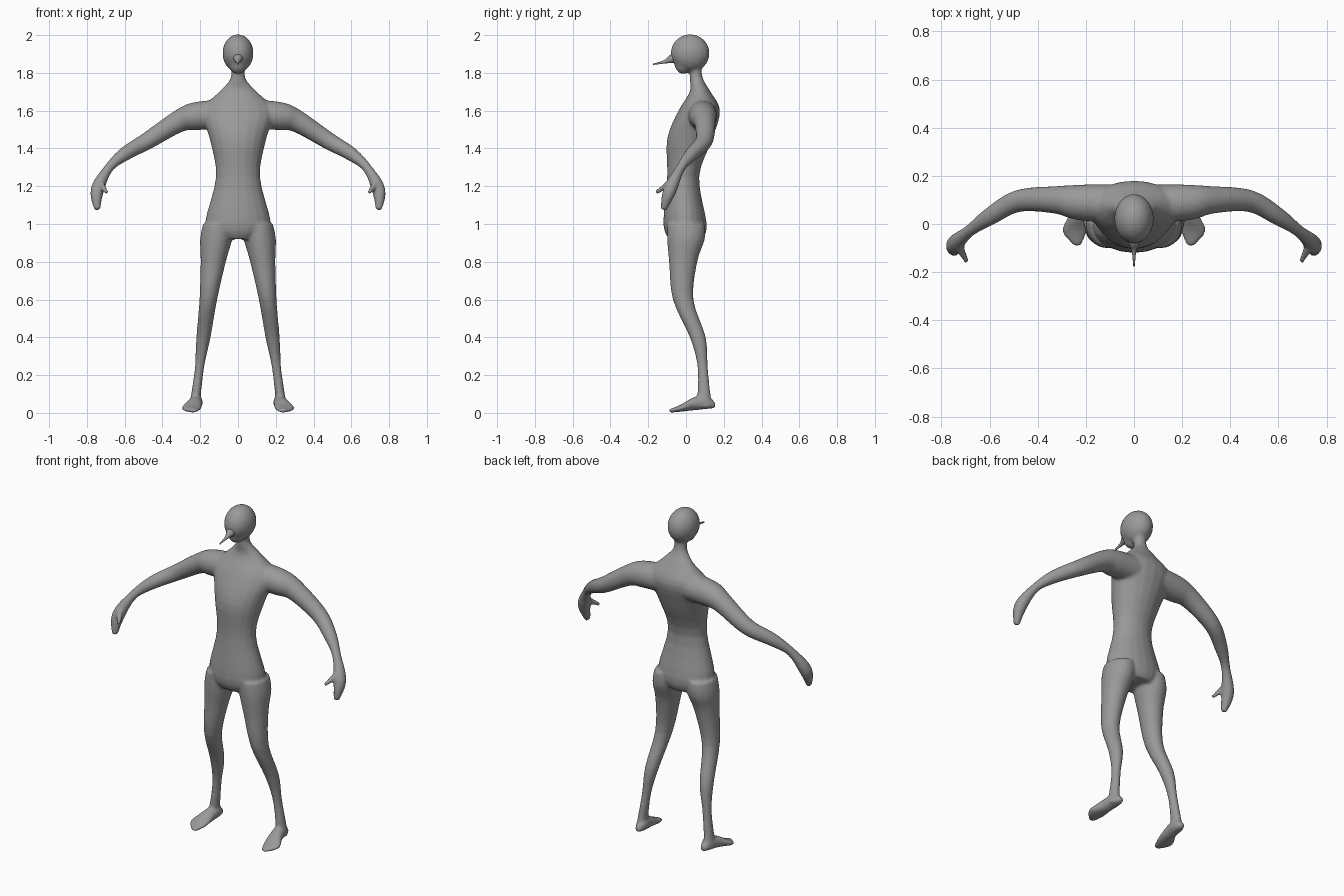
import bpy, bmesh
from math import sin, cos, pi
from mathutils import Vector, Matrix

if "Cube" in bpy.data.objects:
    bpy.data.objects.remove(bpy.data.objects["Cube"], do_unlink=True)

skin = bpy.data.materials.new("matte grey")
skin.use_nodes = True
grey = (0.32, 0.32, 0.32, 1)
skin.diffuse_color = grey
skin.node_tree.nodes["Principled BSDF"].inputs["Base Color"].default_value = grey

SIDES = 20
STEPS = 4
X, Y, Z = Vector.Identity(3) if hasattr(Vector, "Identity") else Matrix.Identity(3)


def smooth_rows(stations):
    """Pass a smooth spline through the named stations and return finer rows."""
    rows = [Vector(row) for row in stations.values()]
    padded = [rows[0], *rows, rows[-1]]
    fine = []
    for before, start, end, after in zip(padded, padded[1:], padded[2:], padded[3:]):
        slope_in, slope_out = (end - before) / 2, (after - start) / 2
        for step in range(STEPS):
            t = step / STEPS
            ease = t * t * (3 - 2 * t)
            fine.append(start.lerp(end, ease)
                        + slope_in * t * (1 - t) ** 2
                        - slope_out * t * t * (1 - t))
    return fine + [rows[-1]]


def loft(bm, rings):
    """Skin elliptical rings, each given as centre and two half-axes."""
    angles = [2 * pi * i / SIDES for i in range(SIDES)]
    loops = [[bm.verts.new(centre + u * cos(a) + v * sin(a)) for a in angles]
             for centre, u, v in rings]
    for lower, upper in zip(loops, loops[1:]):
        for i in range(SIDES):
            j = (i + 1) % SIDES
            bm.faces.new((lower[i], lower[j], upper[j], upper[i]))
    bm.faces.new(loops[0])
    bm.faces.new(loops[-1])


def upright(bm, stations, axis_x):
    """Level rings from height, half width, front and back; axis_x places each."""
    loft(bm, [(Vector((axis_x(z), (front + back) / 2, z)), X * width, Y * (back - front) / 2)
              for z, width, front, back in smooth_rows(stations)])


def round_limb(bm, stations, side):
    """Round rings square to a path, from a point and a radius."""
    rows = smooth_rows(stations)
    centres = [Vector((side * x, y, z)) for x, y, z, radius in rows]
    rings = []
    for i, centre in enumerate(centres):
        along = (centres[min(i + 1, len(rows) - 1)] - centres[max(i - 1, 0)]).normalized()
        u = along.cross(Y - Z).normalized()
        radius = rows[i][-1]
        rings.append((centre, u * radius, along.cross(u) * radius))
    loft(bm, rings)


def foot(bm, stations, side):
    """Upright rings along y; the sole rises gently from toe to heel."""
    rings = []
    for x, y, width, height in smooth_rows(stations):
        sole = (y + 0.09) / 10
        rings.append((Vector((side * x, y, sole + height)), X * width, Z * height))
    loft(bm, rings)


def ellipsoid(bm, centre, radii):
    bmesh.ops.create_uvsphere(bm, u_segments=SIDES, v_segments=SIDES, radius=1,
                              matrix=Matrix.LocRotScale(Vector(centre), None, Vector(radii)))


def finish(name, bm):
    bmesh.ops.recalc_face_normals(bm, faces=bm.faces)
    mesh = bpy.data.meshes.new(name)
    bm.to_mesh(mesh)
    bm.free()
    mesh.shade_smooth()
    mesh.materials.append(skin)
    obj = bpy.data.objects.new(name, mesh)
    bpy.context.collection.objects.link(obj)
    return obj


# Stations: height, half width, front, back
torso = {
    "crotch": (0.92, 0.12, -0.09, 0.09),
    "hips": (1, 0.175, -0.12, 0.11),
    "waist": (1.25, 0.117, -0.1, 0.07),
    "chest": (1.45, 0.15, -0.1, 0.14),
    "shoulders": (1.6, 0.19, -0.04, 0.18),
    "neck base": (1.7, 0.1, 0.02, 0.13),
    "neck": (1.77, 0.04, 0.02, 0.09),
    "nape": (1.85, 0.04, 0.02, 0.08),
}
leg = {
    "hip": (1, 0.08, -0.1, 0.1),
    "buttock": (0.92, 0.085, -0.1, 0.1),
    "thigh": (0.8, 0.067, -0.09, 0.06),
    "knee": (0.6, 0.047, -0.07, 0.04),
    "calf": (0.4, 0.038, 0.02, 0.105),
    "shin": (0.25, 0.025, 0.06, 0.115),
    "ankle": (0.1, 0.026, 0.06, 0.13),
    "heel": (0.03, 0.026, 0.05, 0.14),
}

# Stations: x, y, half width, half height
foot_shape = {
    "heel": (0.22, 0.155, 0.015, 0.015),
    "ankle": (0.22, 0.11, 0.033, 0.036),
    "instep": (0.23, 0.04, 0.04, 0.035),
    "ball": (0.247, -0.03, 0.053, 0.018),
    "toes": (0.235, -0.09, 0.016, 0.01),
}

# Stations: x, y, z, radius
arm = {
    "root": (0.08, 0.085, 1.58, 0.08),
    "shoulder": (0.23, 0.09, 1.57, 0.074),
    "upper arm": (0.32, 0.1, 1.54, 0.058),
    "elbow": (0.48, 0.096, 1.44, 0.046),
    "forearm": (0.6, 0.03, 1.37, 0.037),
    "wrist": (0.685, -0.03, 1.295, 0.025),
    "palm": (0.745, -0.085, 1.18, 0.036),
    "fingertips": (0.745, -0.12, 1.075, 0.016),
}
thumb = {
    "base": (0.735, -0.075, 1.225, 0.02),
    "tip": (0.694, -0.158, 1.165, 0.011),
}
nose_shape = {
    "brow": (0, -0.04, 1.888, 0.03),
    "bridge": (0, -0.08, 1.872, 0.022),
    "taper": (0, -0.11, 1.86, 0.01),
    "tip": (0, -0.175, 1.845, 0.003),
}

# Body: overlapping parts melted into one smooth surface
body = bmesh.new()
upright(body, torso, lambda z: 0)
ellipsoid(body, centre=(0, 0.022, 1.904), radii=(0.082, 0.103, 0.1))
ellipsoid(body, centre=(0, -0.014, 1.85), radii=(0.05, 0.047, 0.056))
for side in (1, -1):
    # Legs splay outward towards the ground
    upright(body, leg, lambda z: side * (0.235 - 0.13 * z))
    foot(body, foot_shape, side)
    round_limb(body, arm, side)
    round_limb(body, thumb, side)

figure = finish("body", body)
blend = figure.modifiers.new("blend parts", 'REMESH')
blend.mode = 'VOXEL'
blend.voxel_size = 0.008
blend.use_smooth_shade = True
soften = figure.modifiers.new("soften", 'SMOOTH')
soften.factor = 0.5
soften.iterations = 8

# Long pointed nose
nose = bmesh.new()
round_limb(nose, nose_shape, side=1)
finish("nose", nose)
